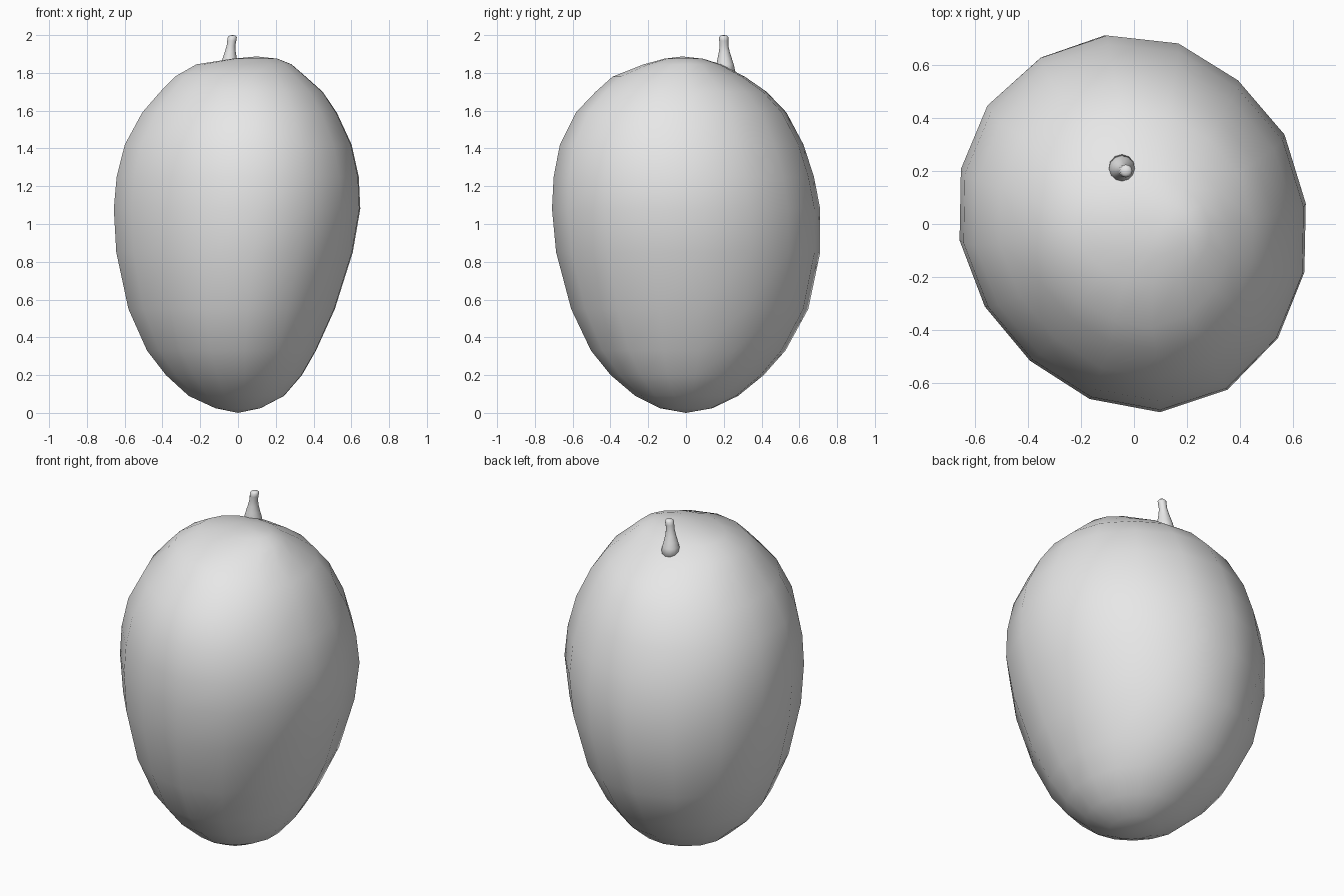
import bpy
import bmesh
import math

cube = bpy.data.objects.get("Cube")
if cube:
    bpy.data.objects.remove(cube, do_unlink=True)

grey = bpy.data.materials.new("Plain grey")
grey.use_nodes = True
grey.diffuse_color = (0.8, 0.8, 0.8, 1)
grey.node_tree.nodes["Principled BSDF"].inputs["Base Color"].default_value = (0.8, 0.8, 0.8, 1)


def loft(name, rings, bottom=None, top=None):
    """Skin a list of rings (lists of points), closing the ends with a tip or a cap."""
    bm = bmesh.new()
    loops = [[bm.verts.new(p) for p in ring] for ring in rings]
    n = len(loops[0])
    for a, b in zip(loops, loops[1:]):
        for i in range(n):
            j = (i + 1) % n
            bm.faces.new((a[i], a[j], b[j], b[i]))
    for loop, tip, order in ((loops[0], bottom, -1), (loops[-1], top, 1)):
        if tip is None:
            bm.faces.new(loop[::order])
        else:
            v = bm.verts.new(tip)
            for i in range(n):
                bm.faces.new((loop[i], loop[(i + 1) % n], v)[::order])
    bmesh.ops.recalc_face_normals(bm, faces=bm.faces)
    mesh = bpy.data.meshes.new(name)
    bm.to_mesh(mesh)
    bm.free()
    mesh.materials.append(grey)
    obj = bpy.data.objects.new(name, mesh)
    bpy.context.collection.objects.link(obj)
    mesh.shade_smooth()
    return obj


# Fruit: a slightly skewed sixteen-sided section, fitted to each level's extents
section = [(0.65, 0.08), (0.57, 0.34), (0.395, 0.545), (0.17, 0.685),
           (-0.10, 0.715), (-0.35, 0.63), (-0.55, 0.45), (-0.65, 0.21),
           (-0.655, -0.06), (-0.56, -0.31), (-0.39, -0.515), (-0.165, -0.66),
           (0.10, -0.71), (0.355, -0.625), (0.545, -0.43), (0.645, -0.18)]
# z, x min, x max, y min, y max
levels = [(0.025, -0.12, 0.12, -0.14, 0.14),
          (0.09, -0.26, 0.245, -0.27, 0.275),
          (0.20, -0.38, 0.34, -0.40, 0.41),
          (0.33, -0.48, 0.415, -0.505, 0.525),
          (0.55, -0.578, 0.515, -0.61, 0.645),
          (0.85, -0.642, 0.61, -0.69, 0.708),
          (1.08, -0.655, 0.65, -0.712, 0.708),
          (1.25, -0.64, 0.642, -0.703, 0.675),
          (1.42, -0.597, 0.604, -0.67, 0.62),
          (1.59, -0.505, 0.525, -0.585, 0.53),
          (1.70, -0.41, 0.45, -0.48, 0.425),
          (1.78, -0.333, 0.36, -0.39, 0.31),
          (1.845, -0.22, 0.285, -0.225, 0.185),
          (1.875, -0.03, 0.21, -0.115, 0.09)]


def fitted_ring(z, x0, x1, y0, y1):
    cx, cy = (x0 + x1) / 2, (y0 + y1) / 2
    sx, sy = (x1 - x0) / 1.305, (y1 - y0) / 1.425
    return [(cx + x * sx, cy + y * sy, z) for x, y in section]


loft("fruit", [fitted_ring(*lv) for lv in levels], (0, 0, 0), (0.10, -0.02, 1.887))

# Stem: flared foot, thin neck and a small rounded knob, leaning slightly
# z, centre x, centre y, radius
stem = [(1.79, -0.045, 0.21, 0.055), (1.845, -0.045, 0.207, 0.046),
        (1.875, -0.044, 0.205, 0.038), (1.91, -0.041, 0.203, 0.029),
        (1.945, -0.037, 0.201, 0.023), (1.97, -0.033, 0.2, 0.024),
        (1.99, -0.03, 0.2, 0.024), (1.998, -0.029, 0.2, 0.015)]
loft("stem", [[(cx + r * math.cos(i * math.tau / 12), cy + r * math.sin(i * math.tau / 12), z)
               for i in range(12)] for z, cx, cy, r in stem], None, (-0.029, 0.2, 2.0))
